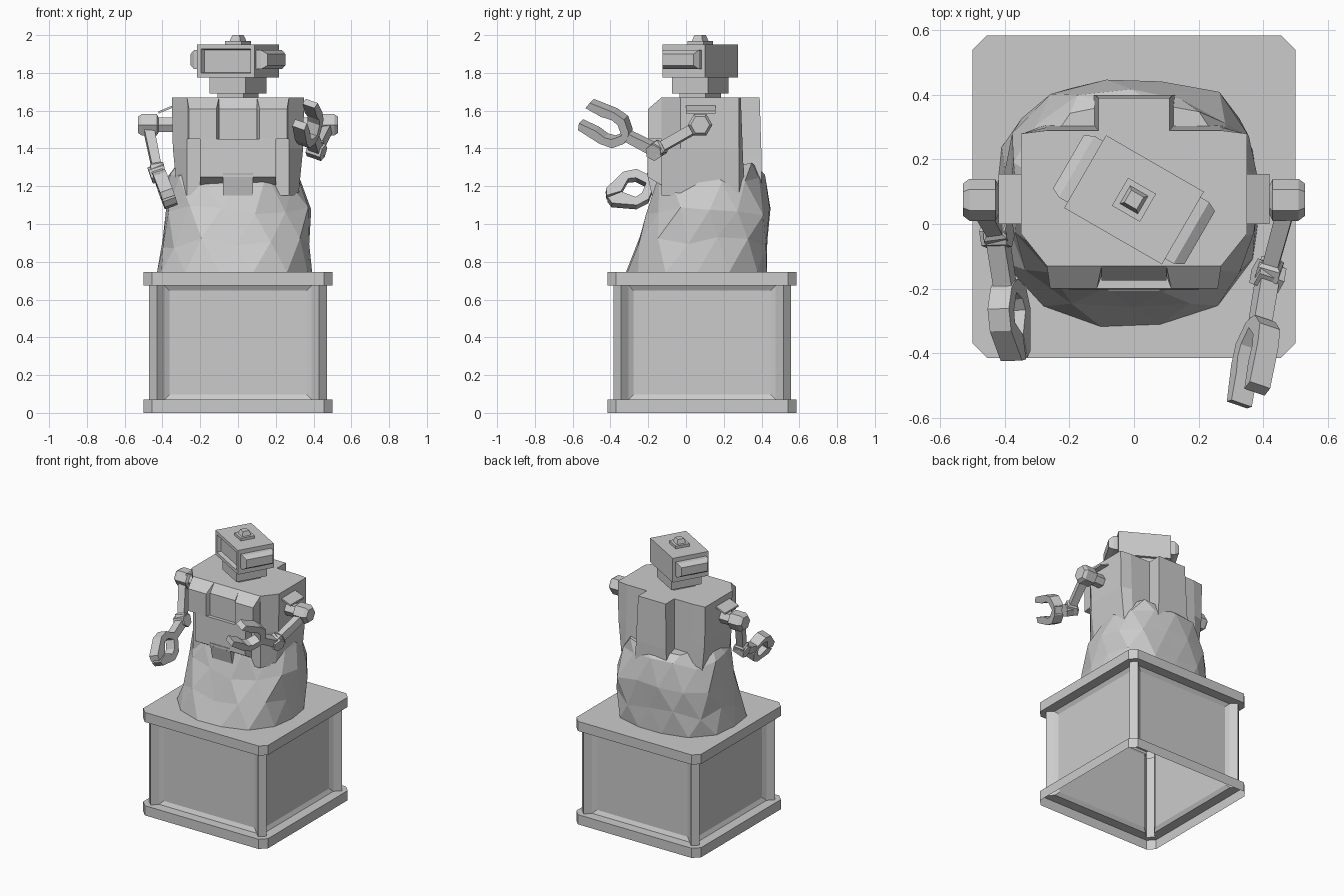
import bpy, bmesh, math, random
from mathutils import Vector, Matrix

if "Cube" in bpy.data.objects:
    bpy.data.objects.remove(bpy.data.objects["Cube"])

random.seed(4)


def loft(name, rings, bottom=True, top=True, mat=None, fix=True):
    """Join rings of equal point count into one flat-shaded mesh."""
    bm = bmesh.new()
    vr = [[bm.verts.new(p) for p in r] for r in rings]
    n = len(rings[0])
    for a, b in zip(vr, vr[1:]):
        for j in range(n):
            k = (j + 1) % n
            bm.faces.new((a[j], a[k], b[k], b[j]))
    if bottom:
        bm.faces.new(vr[0][::-1])
    if top:
        bm.faces.new(vr[-1])
    if fix:
        bmesh.ops.recalc_face_normals(bm, faces=bm.faces[:])
    if mat:
        bm.transform(mat)
    me = bpy.data.meshes.new(name)
    bm.to_mesh(me)
    bm.free()
    ob = bpy.data.objects.new(name, me)
    bpy.context.collection.objects.link(ob)
    return ob


def rect(x0, x1, y0, y1, z):
    return [(x0, y0, z), (x1, y0, z), (x1, y1, z), (x0, y1, z)]


def box(name, x, y, z, mat=None, taper=0):
    return loft(name, [rect(*x, *y, z[0]),
                       rect(x[0] + taper, x[1] - taper, y[0] + taper, y[1] - taper, z[1])], mat=mat)


def frame(p, q, up):
    """Local axes: x along p to q, z near up."""
    u = (Vector(q) - Vector(p)).normalized()
    v = Vector(up)
    v = (v - u * v.dot(u)).normalized()
    w = v.cross(u)
    return Matrix.Translation(p) @ Matrix((u, w, v)).transposed().to_4x4()


def plate(name, profile, half, mat):
    """Profile in local x/z given thickness along local y."""
    return loft(name, [[(a, s * half, b) for a, b in profile] for s in (-1, 1)], mat=mat)


# Pedestal: open-bottomed shell with corner posts and inset panels
def four(quarter, z, cy=0.085):
    pts = []
    for k in range(4):
        r = Matrix.Rotation(k * math.pi / 2, 2)
        pts += [(*(r @ Vector(p) + Vector((0, cy))), z) for p in quarter]
    return pts


slab = [(.42, -.5), (.455, -.5), (.5, -.455), (.5, -.42)]
post = [(.39, -.43), (.43, -.47), (.47, -.43), (.43, -.39)]
pedestal = loft("pedestal", [four(slab, 0), four(slab, .07), four(post, .07),
                             four(post, .675), four(slab, .675), four(slab, .745)],
                bottom=False, fix=False)
bm = bmesh.new()
bm.from_mesh(pedestal.data)
walls = [f for f in bm.faces if abs(f.normal.z) < .1 and f.calc_area() > .4]
bmesh.ops.inset_individual(bm, faces=walls, thickness=.038, depth=-.015)
bm.to_mesh(pedestal.data)
bm.free()

# Faceted drape around the lower body
rings = []
N = 14
for i, (z, cx, cy, hx, hy) in enumerate([(.745, -.01, .06, .41, .38), (.9, -.01, .09, .39, .345),
                                         (1.08, 0, .125, .385, .33), (1.23, -.01, .125, .355, .285),
                                         (1.33, 0, .13, .29, .25)]):
    ring = []
    for j in range(N):
        t = 2 * math.pi * (j + .5 * (i % 2)) / N
        c, s = math.cos(t), math.sin(t)
        k = (abs(c) ** 2.6 + abs(s) ** 2.6) ** (-1 / 2.6) * (1 + random.uniform(-.035, .035))
        dz = random.uniform(-.035, .035) if i else 0
        ring.append((cx + hx * k * c, cy + hy * k * s, z + dz))
    rings.append(ring)
drape = loft("drape", rings)
bm = bmesh.new()
bm.from_mesh(drape.data)
bmesh.ops.triangulate(bm, faces=[f for f in bm.faces if len(f.verts) == 4])
bm.to_mesh(drape.data)
bm.free()


# Torso core
def torso_ring(w, yb, z):
    half = [(.27, -.13), (w, -.03), (w, .28), (.27, yb)]
    return [(x, y, z) for x, y in half] + [(-x, y, z) for x, y in half[::-1]]


loft("torso", [torso_ring(.32, .31, 1.15), torso_ring(.345, .30, 1.4), torso_ring(.35, .29, 1.67)])


# Chest plates: profiles in y/z extruded along x
def chest(name, x0, x1, prof):
    return loft(name, [[(x, y, z) for y, z in prof] for x in (x0, x1)])


for s, side in ((-1, "left"), (1, "right")):
    lapel = [[(s * x, y, z) for x, y, z in r] for r in (
        [(.085, -.12, 1.45), (.27, -.12, 1.45), (.26, -.2, 1.45), (.115, -.2, 1.45)],
        [(.085, -.12, 1.61), (.27, -.12, 1.61), (.26, -.2, 1.61), (.115, -.2, 1.61)],
        [(.1, -.12, 1.67), (.27, -.12, 1.67), (.27, -.13, 1.67), (.1, -.13, 1.67)])]
    loft("chest_block_" + side, lapel)
chest("chest_centre", -.1, .1, [(-.1, 1.67), (-.13, 1.67), (-.175, 1.61), (-.175, 1.4), (-.1, 1.4)])
chest("waist_block", -.2, .2, [(-.1, 1.45), (-.2, 1.45), (-.205, 1.25), (-.12, 1.2), (-.1, 1.2)])
chest("waist_buckle", -.08, .08, [(-.1, 1.27), (-.207, 1.27), (-.18, 1.15), (-.1, 1.15)])

# Spine down the back
loft("spine", [rect(-.13, .13, .25, .40, 1.15), rect(-.12, .12, .25, .40, 1.35),
               rect(-.11, .11, .25, .39, 1.67)])

# Neck and head, turned to one side
turn = Matrix.Translation((0, .075, 0)) @ Matrix.Rotation(math.radians(-30), 4, 'Z')
box("neck_collar", (-.08, .08), (-.08, .08), (1.66, 1.70), turn)
box("neck", (-.11, .11), (-.11, .11), (1.69, 1.78), turn)
head = box("head", (-.175, .175), (-.13, .13), (1.775, 1.95), turn)
bm = bmesh.new()
bm.from_mesh(head.data)
bm.normal_update()
face = min(bm.faces, key=lambda f: (turn.inverted().to_3x3() @ f.normal).y)
bmesh.ops.inset_individual(bm, faces=[face], thickness=.033)
bmesh.ops.inset_individual(bm, faces=[face], thickness=.006, depth=-.03)
bm.to_mesh(head.data)
bm.free()
box("crown_plate", (-.05, .05), (-.05, .05), (1.95, 1.97), turn)
box("crown_knob", (-.032, .032), (-.032, .032), (1.97, 2.0), turn, .01)
for s, side in ((-1, "left"), (1, "right")):
    ear = [[(s * x, y, z) for y, z in ((-a, 1.87 - b), (a, 1.87 - b), (a, 1.87 + b), (-a, 1.87 + b))]
           for x, a, b in ((.17, .11, .05), (.205, .11, .05), (.235, .095, .03))]
    loft("ear_" + side, ear, mat=turn)


# Arms: shoulder hub, rod, wrist hub and two-finger gripper
def hexagon(r, ax):
    return [(ax, r * math.cos(k * math.pi / 3), r * math.sin(k * math.pi / 3)) for k in range(6)]


def arm(side, s, wrist, tip, grip, tip_u):
    # sloped shoulder pad
    pad = [[(s * x, y, z + d) for x, y, z in
            ((.25, 0, 1.655), (.42, 0, 1.585), (.42, .155, 1.585), (.25, .155, 1.655))] for d in (0, .012)]
    loft("shoulder_pad_" + side, pad)
    hub = Matrix.Translation((0, .075, 1.525)) @ Matrix.Scale(s, 4, (1, 0, 0))
    loft("shoulder_hub_" + side, [hexagon(r, x) for x, r in
                                  ((.32, .045), (.42, .045), (.43, .065), (.51, .065), (.53, .05))], mat=hub)
    # rod
    sh = Vector((s * .475, .06, 1.515))
    L = (Vector(wrist) - sh).length
    m = frame(sh, wrist, (s, 0, .2))
    plate("arm_rod_" + side, [(0, -.027), (L, -.024), (L, .024), (0, .027)], .026, m)
    loft("arm_cuff_" + side, [[(x, y, z) for y, z in ((-c, -c), (c, -c), (c, c), (-c, c))]
                              for x, c in ((L - .05, .026), (L - .04, .036), (L, .036))], mat=m)
    # wrist and palm
    g = frame(wrist, tip, (s * .35, 0, 1))
    loft("wrist_" + side, [[(y, x, z) for x, y, z in hexagon(.046, a)] for a in (-.042, .042)], mat=g)
    plate("palm_" + side, [(0, -.028), (.16, -.025), (.2, -.05), (.2, .05), (.16, .025), (0, .028)][:2]
          + [(.195, -.03), (.195, .03), (.16, .025), (0, .028)], .03, g)
    # fingers
    for f, fn in ((1, "upper"), (-1, "lower")):
        prof = [(.16, .0), (.165, .035), (.215, .09), (.285, .1), (tip_u, grip + .026),
                (tip_u + .01, grip - .012), (.335, grip - .016), (.275, .055), (.235, .045), (.195, 0)]
        plate("finger_%s_%s" % (fn, side), [(a, f * b) for a, b in prof], .035, g)


arm("left", -1, (-.425, -.03, 1.27), (-.365, -.42, 1.135), .018, .405)
arm("right", 1, (.415, -.16, 1.39), (.35, -.56, 1.595), .06, .42)
